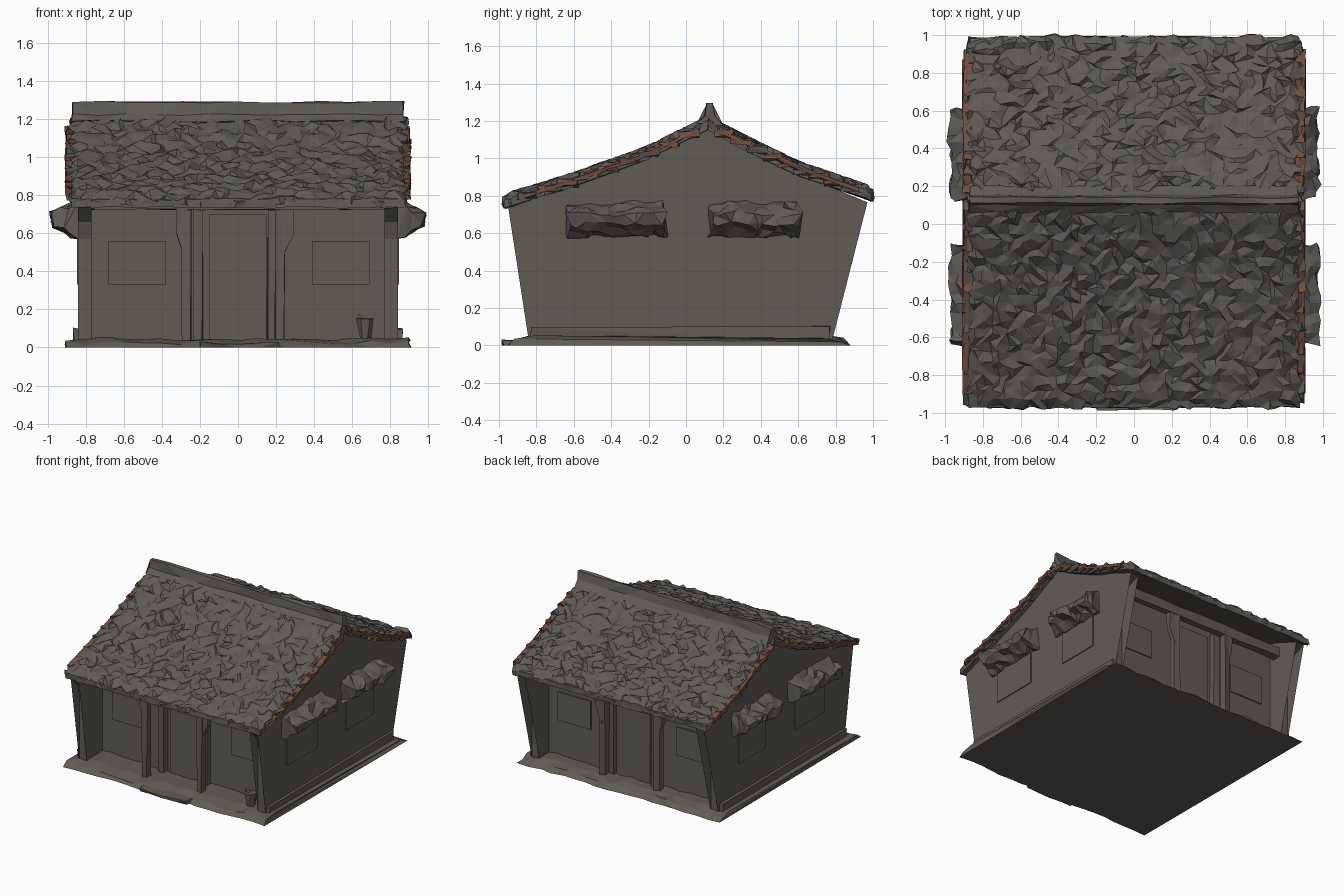
import bpy, bmesh, random
from mathutils import Vector

random.seed(7)
if "Cube" in bpy.data.objects:
    bpy.data.objects.remove(bpy.data.objects["Cube"], do_unlink=True)


def material(name, rgb):
    m = bpy.data.materials.new(name)
    m.use_nodes = True
    m.diffuse_color = (*rgb, 1)
    bsdf = m.node_tree.nodes["Principled BSDF"]
    bsdf.inputs["Base Color"].default_value = (*rgb, 1)
    bsdf.inputs["Roughness"].default_value = 0.9
    return m


PLASTER = material("grey brown plaster", (0.118, 0.107, 0.091))
THATCH = material("grey shingle", (0.115, 0.107, 0.096))
BRICK = material("red brown board", (0.17, 0.078, 0.052))


def finish(name, bm, mat):
    bmesh.ops.recalc_face_normals(bm, faces=bm.faces)
    mesh = bpy.data.meshes.new(name)
    bm.to_mesh(mesh)
    bm.free()
    mesh.materials.append(mat)
    obj = bpy.data.objects.new(name, mesh)
    bpy.context.collection.objects.link(obj)
    return obj


def wobble(amount):
    return Vector([random.uniform(-amount, amount) for _ in range(3)])


def prism(name, profile, axis, a, b, mat, seg=1, jit=0.0):
    """Sweep a closed profile along x (profile y,z) or y (profile x,z)."""
    bm = bmesh.new()
    rings = []
    for i in range(seg + 1):
        t = a + (b - a) * i / seg
        ring = []
        for u, z in profile:
            co = Vector((t, u, z) if axis == "x" else (u, t, z)) + wobble(jit)
            co.z = max(co.z, 0.0) if z > 0 else 0.0
            ring.append(bm.verts.new(co))
        rings.append(ring)
    n = len(profile)
    for r, s in zip(rings, rings[1:]):
        for k in range(n):
            bm.faces.new((r[k], r[(k + 1) % n], s[(k + 1) % n], s[k]))
    bm.faces.new(rings[0])
    bm.faces.new(rings[-1])
    bmesh.ops.triangulate(bm, faces=bm.faces)
    return finish(name, bm, mat)


def box(name, x, y, z, mat, seg=1, jit=0.0):
    outline = [(y[0], z[0]), (y[1], z[0]), (y[1], z[1]), (y[0], z[1])]
    return prism(name, outline, "x", x[0], x[1], mat, seg, jit)


# Roof line, front eave to ridge and ridge to back eave (y, z)
FRONT = [(-0.97, 0.80), (-0.67, 0.89), (-0.24, 1.04), (0.12, 1.215)]
BACK = [(0.99, 0.84), (0.61, 0.97), (0.30, 1.12), (0.12, 1.215)]


def along(line, y):
    for (y0, z0), (y1, z1) in zip(line, line[1:]):
        if min(y0, y1) <= y <= max(y0, y1):
            return z0 + (z1 - z0) * (y - y0) / (y1 - y0)
    return line[0][1] if abs(y - line[0][0]) < abs(y - line[-1][0]) else line[-1][1]


def strip(line, top, bottom):
    return [(y, z - top) for y, z in line] + [(y, z - bottom) for y, z in reversed(line)]


# Foundation and doorstep
prism("foundation", [(-0.95, 0), (0.87, 0), (0.83, 0.03), (0.76, 0.045), (-0.82, 0.045), (-0.91, 0.025)],
      "x", -0.9, 0.9, PLASTER, 18, 0.012)
box("doorstep", (-0.2, 0.22), (-0.98, -0.85), (0, 0.025), PLASTER, 4, 0.008)

# Gable walls, flaring out under the eaves
gable = [(-0.84, 0.02), (-0.84, 0.57), (-0.87, 0.66), (-0.95, 0.735)]
gable += [(y, z - 0.055) for y, z in FRONT[1:]]
gable += [(y, z - 0.055) for y, z in reversed(BACK[1:3])]
gable += [(0.97, 0.765), (0.87, 0.73), (0.80, 0.64), (0.78, 0.55), (0.78, 0.02)]
for side, s in (("left", 1), ("right", -1)):
    prism(side + "_gable_wall", gable, "x", s * 0.77, s * 0.84, PLASTER)
    box(side + "_wall_foot", (s * 0.83, s * 0.865), (-0.83, 0.77), (0.02, 0.1), PLASTER, 1, 0.006)

# Inner room with recessed front and back faces
room = [(-0.64, 0.02), (-0.64, 0.86), (-0.24, 1.0), (0.12, 1.16), (0.61, 0.92), (0.66, 0.88), (0.66, 0.02)]
prism("room_walls", room, "x", -0.78, 0.78, PLASTER)

# Posts, doors, windows and beams on both faces
for face, d, wall, post in (("front", -1, -0.64, -0.79), ("back", 1, 0.66, 0.74)):
    for i, x in enumerate((-0.27, 0.22)):
        box(f"{face}_post_{i}", (x - 0.025, x + 0.025), (post - 0.025, post + 0.025), (0.03, 0.8), PLASTER, 1, 0.006)
        inner = x + 0.06 if x < 0 else x - 0.04
        box(f"{face}_door_jamb_{i}", (inner - 0.025, inner + 0.025), (wall, wall + d * 0.05),
            (0.03, 0.74), PLASTER, 1, 0.004)
        # Bracket flaring from the top of the post
        out = 0.07 if x > 0 else -0.05
        prism(f"{face}_bracket_{i}", [(x, 0.76), (x + out, 0.74), (x + out, 0.6), (x, 0.45)],
              "y", post - 0.02, post + 0.02, PLASTER, 1, 0.006)
    box(face + "_door", (-0.15, 0.15), (wall, wall + d * 0.02), (0.04, 0.7), PLASTER)
    box(face + "_beam", (-0.78, 0.78), (post - 0.03, post + 0.03), (0.725, 0.8), PLASTER, 8, 0.005)
    for i, x in enumerate((-0.53, 0.54)):
        box(f"{face}_window_{i}", (x - 0.15, x + 0.15), (wall, wall + d * 0.009), (0.33, 0.56), PLASTER)

# Roof decks with jagged shingle sheets above
for name, line in (("front", FRONT), ("back", BACK)):
    prism(name + "_roof_deck", strip(line, 0.022, 0.065), "x", -0.875, 0.875, THATCH, 20, 0.006)
    nx, ny = 42, 26
    bm = bmesh.new()
    rows = []
    for j in range(ny + 1):
        row = []
        y0 = line[0][0] + (line[-1][0] - line[0][0]) * j / ny
        for i in range(nx + 1):
            edge = i in (0, nx) or j == 0
            x = -0.88 + 1.76 * i / nx + random.uniform(-0.016, 0.016)
            y = y0 + random.uniform(-0.014, 0.014) * (j < ny)
            z = along(line, y) + random.uniform(-0.02, 0.017) - (0.02 if edge else 0)
            row.append(bm.verts.new((x, y, z)))
        rows.append(row)
    for r, q in zip(rows, rows[1:]):
        for i in range(nx):
            a, b, c, d = r[i], r[i + 1], q[i + 1], q[i]
            if random.random() < 0.5:
                bm.faces.new((a, b, c))
                bm.faces.new((a, c, d))
            else:
                bm.faces.new((a, b, d))
                bm.faces.new((b, c, d))
    # Ragged rim hanging from the outer edges of the sheet
    rim = [e for e in bm.edges if e.is_boundary and
           not all(abs(v.co.y - line[-1][0]) < 0.02 for v in e.verts)]
    hung = bmesh.ops.extrude_edge_only(bm, edges=rim)["geom"]
    for v in hung:
        if isinstance(v, bmesh.types.BMVert):
            v.co += Vector((0, 0, -0.03)) + wobble(0.008)
    sheet = finish(name + "_shingles", bm, THATCH)

    # Reddish rake boards along the gable edges
    for side, s in (("left", 1), ("right", -1)):
        rake = [(line[0][0] * 0.93, along(line, line[0][0] * 0.93))] + line[1:3]
        rake.append((0.12 + (0.05 if name == "back" else -0.05), 1.18))
        prism(f"{name}_{side}_rake_board", strip(rake, 0.018, 0.042), "x", s * 0.84, s * 0.905, BRICK, 2, 0.007)
        for k in range(9):
            y = rake[0][0] + (rake[-1][0] - rake[0][0]) * (k + 0.5) / 9
            z = along(line, y) - 0.022
            box(f"{name}_{side}_rake_tile_{k}", (s * 0.86, s * 0.9), (y - 0.05, y + 0.05),
                (z - 0.025, z), THATCH if k % 3 == 0 else BRICK, 2, 0.012)

# Ridge cap, narrow at the top
prism("ridge_cap", [(0.06, 1.19), (0.10, 1.225), (0.112, 1.29), (0.14, 1.29), (0.155, 1.225), (0.20, 1.175)],
      "x", -0.87, 0.87, THATCH, 12, 0.006)

# Window awnings and shutters on the gables
hood = [(0.83, 0.765), (0.88, 0.745), (0.93, 0.725), (0.975, 0.70), (0.97, 0.645), (0.92, 0.625), (0.87, 0.59),
        (0.83, 0.58)]
for side, s in (("left", 1), ("right", -1)):
    for i, (y0, y1) in enumerate(((-0.63, -0.11), (0.13, 0.61))):
        prism(f"{side}_awning_{i}", [(s * x, z) for x, z in hood], "y", y0, y1, THATCH, 10, 0.018)
        box(f"{side}_window_{i}", (s * 0.835, s * 0.847), (y0 + 0.05, y1 - 0.08), (0.33, 0.62), PLASTER)

# Flower pot by the front wall
bm = bmesh.new()
bmesh.ops.create_cone(bm, cap_ends=True, segments=7, radius1=0.03, radius2=0.048, depth=0.11)
for v in bm.verts:
    v.co += Vector((0.67, -0.79, 0.095)) + wobble(0.005)
finish("flower_pot", bm, PLASTER)
prism("pot_sprig", [(0.63, 0.14), (0.67, 0.14), (0.635, 0.18)], "y", -0.81, -0.78, PLASTER)
